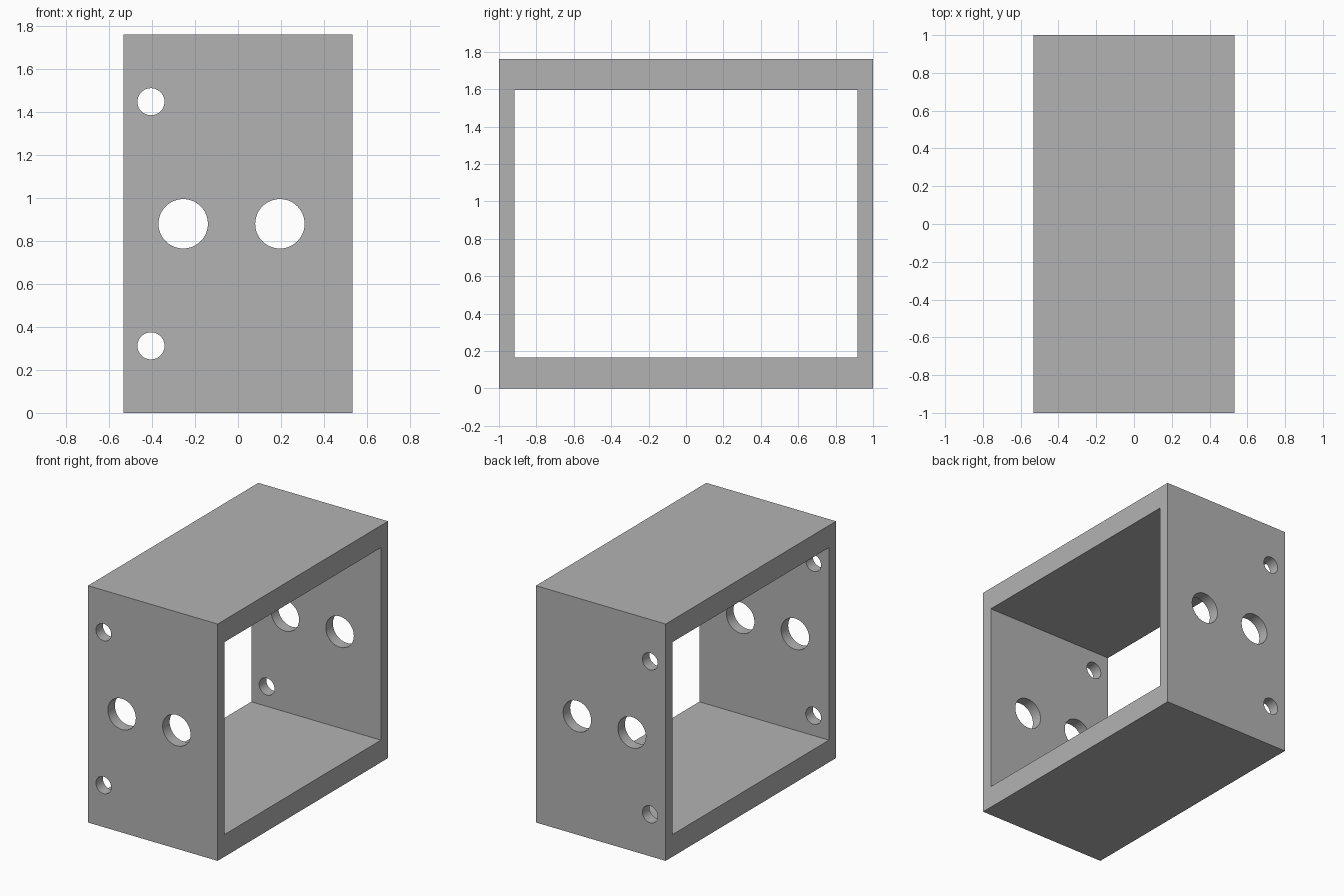
import bpy
import math

default = bpy.data.objects.get("Cube")
if default:
    bpy.data.objects.remove(default, do_unlink=True)

WIDTH, DEPTH, HEIGHT = 1.066, 2.0, 1.76
SIDE, SLAB = 0.083, 0.165          # wall thickness: front/back, top/bottom
MID = HEIGHT / 2

grey = bpy.data.materials.new("plain grey")
grey.use_nodes = True
colour = (0.45, 0.45, 0.45, 1)
grey.diffuse_color = colour
grey.node_tree.nodes["Principled BSDF"].inputs["Base Color"].default_value = colour


def box(name, size):
    bpy.ops.mesh.primitive_cube_add(size=1, location=(0, 0, MID))
    obj = bpy.context.object
    obj.name = name
    obj.scale = size
    bpy.ops.object.transform_apply(location=False, rotation=False, scale=True)
    obj.data.materials.append(grey)
    return obj


def drill(name, x, z, radius):
    bpy.ops.mesh.primitive_cylinder_add(
        vertices=48, radius=radius, depth=DEPTH + 0.4,
        location=(x, 0, z), rotation=(math.pi / 2, 0, 0))
    obj = bpy.context.object
    obj.name = name
    obj.data.materials.append(grey)
    return obj


# Rectangular frame, open on both sides
frame = box("frame", (WIDTH, DEPTH, HEIGHT))
cutters = [box("opening_cutter",
               (WIDTH + 0.4, DEPTH - 2 * SIDE, HEIGHT - 2 * SLAB))]

# Round holes through the front and back walls
for x in (-0.255, 0.195):
    cutters.append(drill("large_hole_cutter", x, MID, 0.115))
for side in (-1, 1):
    cutters.append(drill("small_hole_cutter", -0.405, MID + side * 0.568, 0.063))

# Cut, then discard the cutters
bpy.context.view_layer.objects.active = frame
for cutter in cutters:
    cutter.hide_render = True
    cut = frame.modifiers.new("cut", 'BOOLEAN')
    cut.operation = 'DIFFERENCE'
    cut.solver = 'EXACT'
    cut.object = cutter
    bpy.ops.object.modifier_apply(modifier=cut.name)
    bpy.data.objects.remove(cutter, do_unlink=True)

# Smooth hole walls, sharp edges elsewhere
bpy.ops.object.select_all(action='DESELECT')
frame.select_set(True)
bpy.ops.object.shade_smooth_by_angle(angle=math.radians(30))
